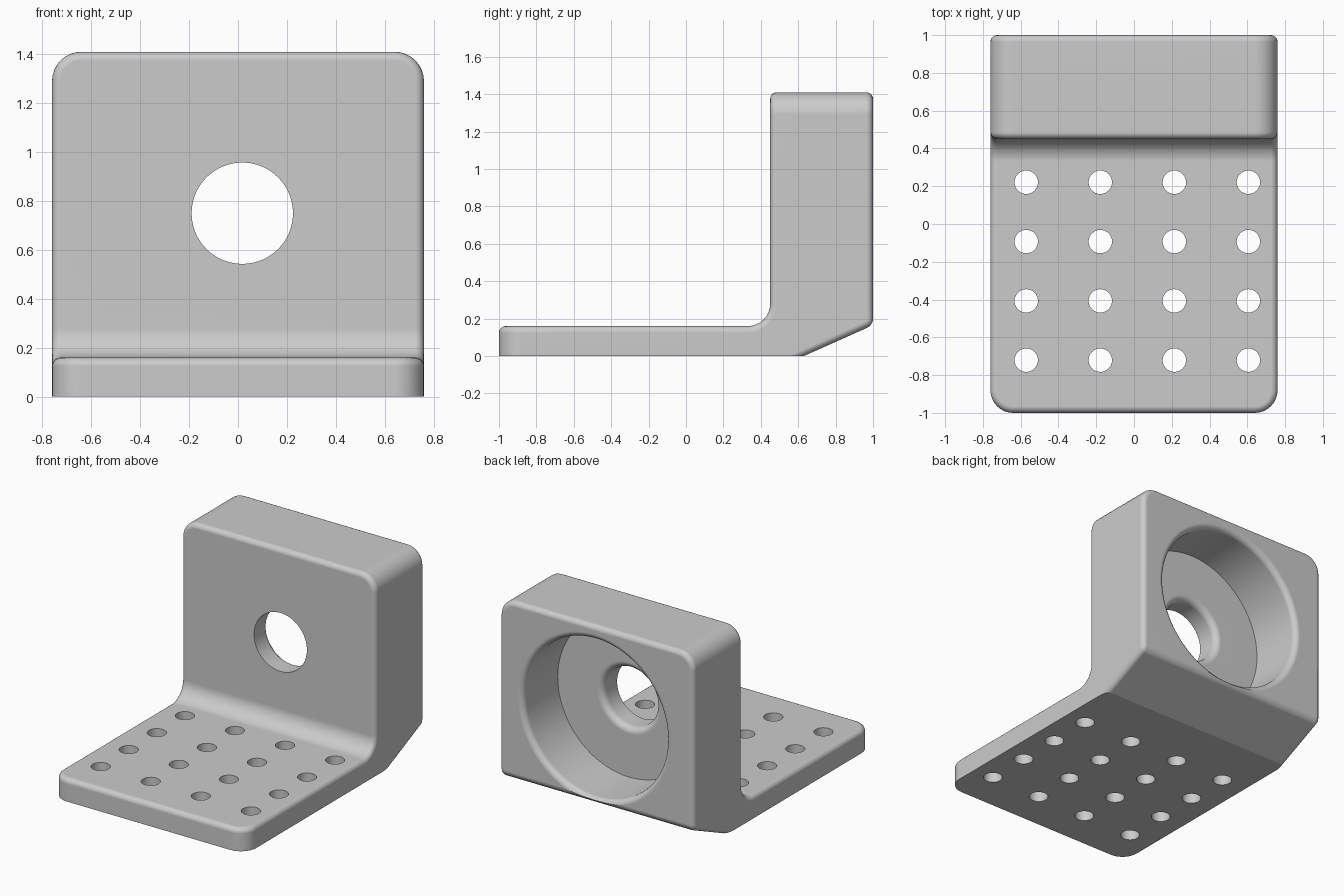
import bpy, bmesh, math
from mathutils import Matrix, Vector

cube = bpy.data.objects.get("Cube")
if cube:
    bpy.data.objects.remove(cube, do_unlink=True)

HALF_W, CENTRE_X = 0.76, 0.0175
ROUND, SOFT = 0.12, 0.035


def make_object(name, bm):
    bmesh.ops.recalc_face_normals(bm, faces=bm.faces)
    mesh = bpy.data.meshes.new(name)
    bm.to_mesh(mesh)
    bm.free()
    obj = bpy.data.objects.new(name, mesh)
    bpy.context.collection.objects.link(obj)
    return obj


def bevel(bm, edges, size, segments):
    bmesh.ops.bevel(bm, geom=edges, offset=size, segments=segments,
                    profile=0.5, affect='EDGES', clamp_overlap=False)


def arc(cx, cy, r, start, end, steps=8):
    angles = [math.radians(start + (end - start) * i / steps) for i in range(steps + 1)]
    return [(cx + r * math.cos(a), cy + r * math.sin(a)) for a in angles]


# Bracket side profile, extruded across the width
profile = [(-1, 0), (0.63, 0), (1, 0.165), (1, 1.41), (0.45, 1.41)]
profile += arc(0.45 - ROUND, 0.16 + ROUND, ROUND, 0, -90)
profile += [(-1, 0.16)]
bm = bmesh.new()
face = bm.faces.new([bm.verts.new((-HALF_W, y, z)) for y, z in profile])
extruded = bmesh.ops.extrude_face_region(bm, geom=[face])["geom"]
bmesh.ops.translate(bm, vec=(2 * HALF_W, 0, 0),
                    verts=[v for v in extruded if isinstance(v, bmesh.types.BMVert)])
bmesh.ops.recalc_face_normals(bm, faces=bm.faces)


# Large rounds: the front corners of the plate and top corners of the block
def is_corner(edge):
    a, b = (v.co for v in edge.verts)
    at_side = abs(a.x) > 0.7 and abs(a.x - b.x) < 0.01
    return at_side and (max(a.y, b.y) < -0.99 or min(a.z, b.z) > 1.4)


bevel(bm, [e for e in bm.edges if is_corner(e)], ROUND, 8)

# Soft edges everywhere except around the flat underside
soft = [e for e in bm.edges
        if e.calc_face_angle(0) > math.radians(35)
        and max(v.co.z for v in e.verts) > 0.001]
bevel(bm, soft, SOFT, 5)
bracket = make_object("bracket", bm)

# Stepped bore cutter: through hole, floor and filleted wall, turned about y
bore = [(0, 0.3), (0.207, 0.3)]
bore += arc(0.252, 0.565, 0.045, 180, 90, 6)
bore += [(0.56, 0.61)]
bore += arc(0.60, 0.96, 0.04, 180, 90, 6)
bore += [(0.60, 1.1), (0, 1.1)]
bm = bmesh.new()
verts = [bm.verts.new((r, y, 0)) for r, y in bore]
edges = [bm.edges.new(pair) for pair in zip(verts, verts[1:])]
bmesh.ops.spin(bm, geom=verts + edges, cent=(0, 0, 0), axis=(0, 1, 0),
               angle=math.tau, steps=80)
bmesh.ops.remove_doubles(bm, verts=bm.verts, dist=0.0005)
bmesh.ops.translate(bm, verts=bm.verts, vec=(CENTRE_X, 0, 0.75))
bore_cutter = make_object("bore_cutter", bm)

# Grid of small mounting holes
bm = bmesh.new()
for i in range(4):
    for j in range(4):
        spot = Vector((CENTRE_X + (i - 1.5) * 0.392, -0.25 + (j - 1.5) * 0.314, 0.1))
        bmesh.ops.create_cone(bm, cap_ends=True, segments=32, radius1=0.062,
                              radius2=0.062, depth=0.6, matrix=Matrix.Translation(spot))
hole_cutter = make_object("hole_cutter", bm)

# Cut, then shade
bpy.ops.object.select_all(action='DESELECT')
bpy.context.view_layer.objects.active = bracket
bracket.select_set(True)
for cutter in (bore_cutter, hole_cutter):
    cutter.hide_render = True
    mod = bracket.modifiers.new(cutter.name, 'BOOLEAN')
    mod.operation, mod.solver, mod.object = 'DIFFERENCE', 'EXACT', cutter
    bpy.ops.object.modifier_apply(modifier=mod.name)
    bpy.data.objects.remove(cutter, do_unlink=True)
bpy.ops.object.shade_smooth_by_angle(angle=math.radians(21))
weighted = bracket.modifiers.new("even_shading", 'WEIGHTED_NORMAL')
weighted.keep_sharp = True

# Plain grey
grey = bpy.data.materials.new("grey")
grey.use_nodes = True
colour = (0.6, 0.6, 0.6, 1)
grey.diffuse_color = colour
grey.node_tree.nodes["Principled BSDF"].inputs["Base Color"].default_value = colour
bracket.data.materials.clear()
bracket.data.materials.append(grey)
